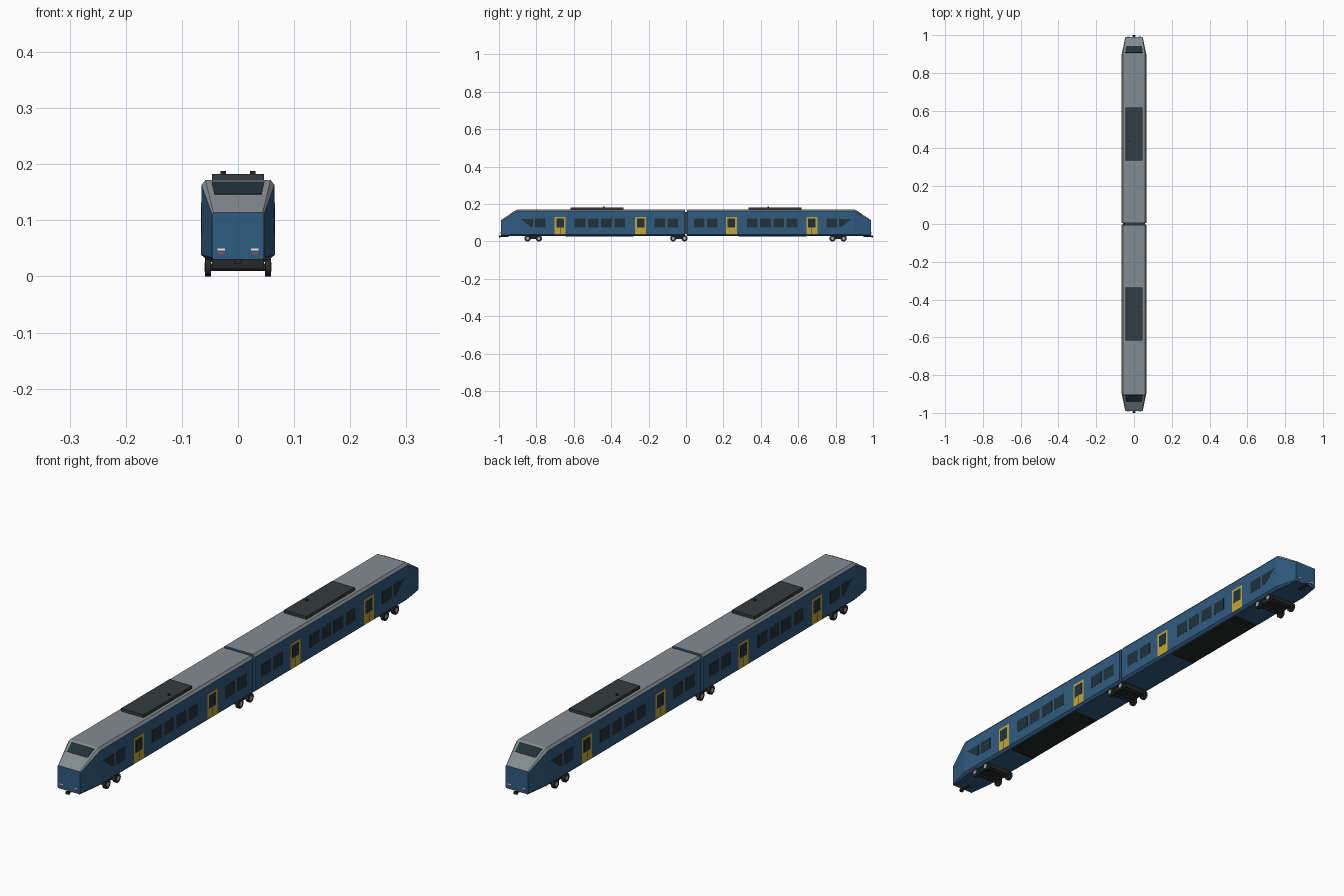
import bpy, bmesh, math
from mathutils import Vector, Matrix

if "Cube" in bpy.data.objects:
    bpy.data.objects.remove(bpy.data.objects["Cube"])


def mat(name, r, g, b):
    m = bpy.data.materials.new(name)
    m.diffuse_color = (r, g, b, 1)
    m.use_nodes = True
    m.node_tree.nodes["Principled BSDF"].inputs["Base Color"].default_value = m.diffuse_color
    return m


BLUE = mat("body_blue", 0.03, 0.105, 0.22)
ROOF = mat("roof_grey", 0.23, 0.26, 0.28)
YELLOW = mat("door_yellow", 0.55, 0.38, 0.04)
GLASS = mat("glass", 0.015, 0.032, 0.042)
DARK = mat("dark_metal", 0.035, 0.045, 0.05)
BLACK = mat("running_gear", 0.018, 0.02, 0.022)
STEEL = mat("hub_steel", 0.4, 0.42, 0.44)
WHITE = mat("headlamp", 0.85, 0.85, 0.75)
RED = mat("tail_lamp", 0.45, 0.06, 0.03)


def solid(bm, pts, vec):
    """Extrude a polygon along vec into a closed solid."""
    vec = Vector(vec)
    a = [bm.verts.new(p) for p in pts]
    b = [bm.verts.new(Vector(p) + vec) for p in pts]
    bm.faces.new(a)
    bm.faces.new(b[::-1])
    for i in range(len(a)):
        j = (i + 1) % len(a)
        bm.faces.new((a[i], b[i], b[j], a[j]))


def box(bm, x0, x1, y0, y1, z0, z1):
    solid(bm, [(x0, y0, z0), (x1, y0, z0), (x1, y1, z0), (x0, y1, z0)], (0, 0, z1 - z0))


def cyl(bm, x, y, z, r, length, axis='X', seg=20):
    rot = Matrix.Rotation(math.pi / 2, 4, 'Y') if axis == 'X' else Matrix()
    bmesh.ops.create_cone(bm, cap_ends=True, segments=seg, radius1=r, radius2=r,
                          depth=length, matrix=Matrix.Translation((x, y, z)) @ rot)


def finish(bm, name, material, turn=False, smooth=False):
    if turn:
        bmesh.ops.transform(bm, matrix=Matrix.Rotation(math.pi, 4, 'Z'), verts=bm.verts)
    bmesh.ops.recalc_face_normals(bm, faces=bm.faces)
    me = bpy.data.meshes.new(name)
    bm.to_mesh(me)
    bm.free()
    ob = bpy.data.objects.new(name, me)
    bpy.context.collection.objects.link(ob)
    me.materials.append(material)
    if smooth:
        bpy.context.view_layer.objects.active = ob
        ob.select_set(True)
        bpy.ops.object.shade_smooth_by_angle(angle=math.radians(40))
        ob.select_set(False)
    return ob


BODY = [(0.056, 0.03), (0.065, 0.038), (0.065, 0.163), (0.058, 0.172)]
NOSE = [(0.044, 0.03), (0.046, 0.034), (0.046, 0.11), (0.044, 0.114)]
WINDOWS = [-0.78, -0.567, -0.496, -0.425, -0.355, -0.14, -0.07]
DOORS = [-0.673, -0.243]


def car(label, turn):
    # body shell lofted from inner end to tapered nose
    bm = bmesh.new()
    rings = []
    for y, half in ((-0.006, BODY), (-0.9, BODY), (-0.99, NOSE)):
        pts = half + [(-x, z) for x, z in reversed(half)]
        rings.append([bm.verts.new((x, y, z)) for x, z in pts])
    for r, q in zip(rings, rings[1:]):
        for i in range(8):
            j = (i + 1) % 8
            bm.faces.new((r[i], r[j], q[j], q[i]))
    bm.faces.new(rings[0])
    bm.faces.new(rings[-1])
    bmesh.ops.recalc_face_normals(bm, faces=bm.faces)
    for f in bm.faces:
        f.material_index = int(f.normal.z > 0.3)
    finish(bm, label + "_body", BLUE, turn).data.materials.append(ROOF)

    # side windows, cab windows, doors and door glass on both sides
    win, door, glass, seam = (bmesh.new() for _ in range(4))
    for s in (-1, 1):
        def panel(bm, y, w, z0, z1, out):
            xs = sorted((s * 0.062, s * out))
            box(bm, xs[0], xs[1], y - w / 2, y + w / 2, z0, z1)
        for y in WINDOWS:
            panel(win, y, 0.057, 0.075, 0.122, 0.0656)
        solid(win, [(s * 0.062, -0.885, 0.121), (s * 0.062, -0.818, 0.121),
                    (s * 0.062, -0.818, 0.077), (s * 0.062, -0.83, 0.077)], (s * 0.0036, 0, 0))
        for y in DOORS:
            panel(door, y, 0.058, 0.038, 0.132, 0.0658)
            panel(glass, y, 0.04, 0.076, 0.123, 0.0663)
            panel(seam, y, 0.002, 0.04, 0.076, 0.0661)
    finish(win, label + "_side_windows", GLASS, turn)
    finish(door, label + "_doors", YELLOW, turn)
    finish(glass, label + "_door_glass", GLASS, turn)
    finish(seam, label + "_door_seams", DARK, turn)

    # windscreen lying on the sloped cab front
    bm = bmesh.new()
    slope = lambda z: -0.9 - 0.09 * (0.172 - z) / 0.058
    solid(bm, [(x, slope(z), z) for x, z in
               ((-0.047, 0.168), (0.047, 0.168), (0.042, 0.146), (-0.042, 0.146))],
          (0, -0.0007, 0.001))
    finish(bm, label + "_windscreen", GLASS, turn)

    # headlamps and tail lamps
    for name, m, z, w in (("headlamps", WHITE, 0.048, 0.0065), ("tail_lamps", RED, 0.042, 0.005)):
        bm = bmesh.new()
        for s in (-1, 1):
            box(bm, s * 0.03 - w, s * 0.03 + w, -0.9915, -0.98, z - 0.002, z + 0.002)
        finish(bm, label + "_" + name, m, turn)

    # roof unit with small vent
    bm = bmesh.new()
    box(bm, -0.046, 0.046, -0.618, -0.335, 0.17, 0.183)
    finish(bm, label + "_roof_unit", DARK, turn)
    bm = bmesh.new()
    cyl(bm, 0.026, -0.44, 0.185, 0.005, 0.006, 'Z', 12)
    finish(bm, label + "_roof_vent", BLACK, turn)

    # underfloor equipment and coupler
    bm = bmesh.new()
    box(bm, -0.05, 0.05, -0.645, -0.28, 0.026, 0.034)
    finish(bm, label + "_underfloor_box", BLACK, turn)
    bm = bmesh.new()
    box(bm, -0.004, 0.004, -0.995, -0.95, 0.024, 0.031)
    box(bm, -0.007, 0.007, -1.0, -0.993, 0.022, 0.031)
    finish(bm, label + "_coupler", BLACK, turn)


car("front_car", False)
car("rear_car", True)

# gangway between the cars
bm = bmesh.new()
box(bm, -0.05, 0.05, -0.01, 0.01, 0.04, 0.158)
finish(bm, "gangway", DARK)

# bogies: frame, axles, wheels and hubs
for name, yc in (("front", -0.817), ("middle", -0.038), ("rear", 0.813)):
    frame, wheels, hubs = bmesh.new(), bmesh.new(), bmesh.new()
    box(frame, -0.046, 0.046, yc - 0.04, yc + 0.04, 0.014, 0.032)
    for dy in (-0.03, 0.03):
        cyl(wheels, 0, yc + dy, 0.0165, 0.007, 0.1)
        for s in (-1, 1):
            cyl(wheels, s * 0.0535, yc + dy, 0.0165, 0.0165, 0.011)
            cyl(hubs, s * 0.057, yc + dy, 0.0165, 0.008, 0.006, seg=12)
    finish(frame, name + "_bogie_frame", BLACK)
    finish(wheels, name + "_wheels", BLACK, smooth=True)
    finish(hubs, name + "_wheel_hubs", STEEL, smooth=True)
